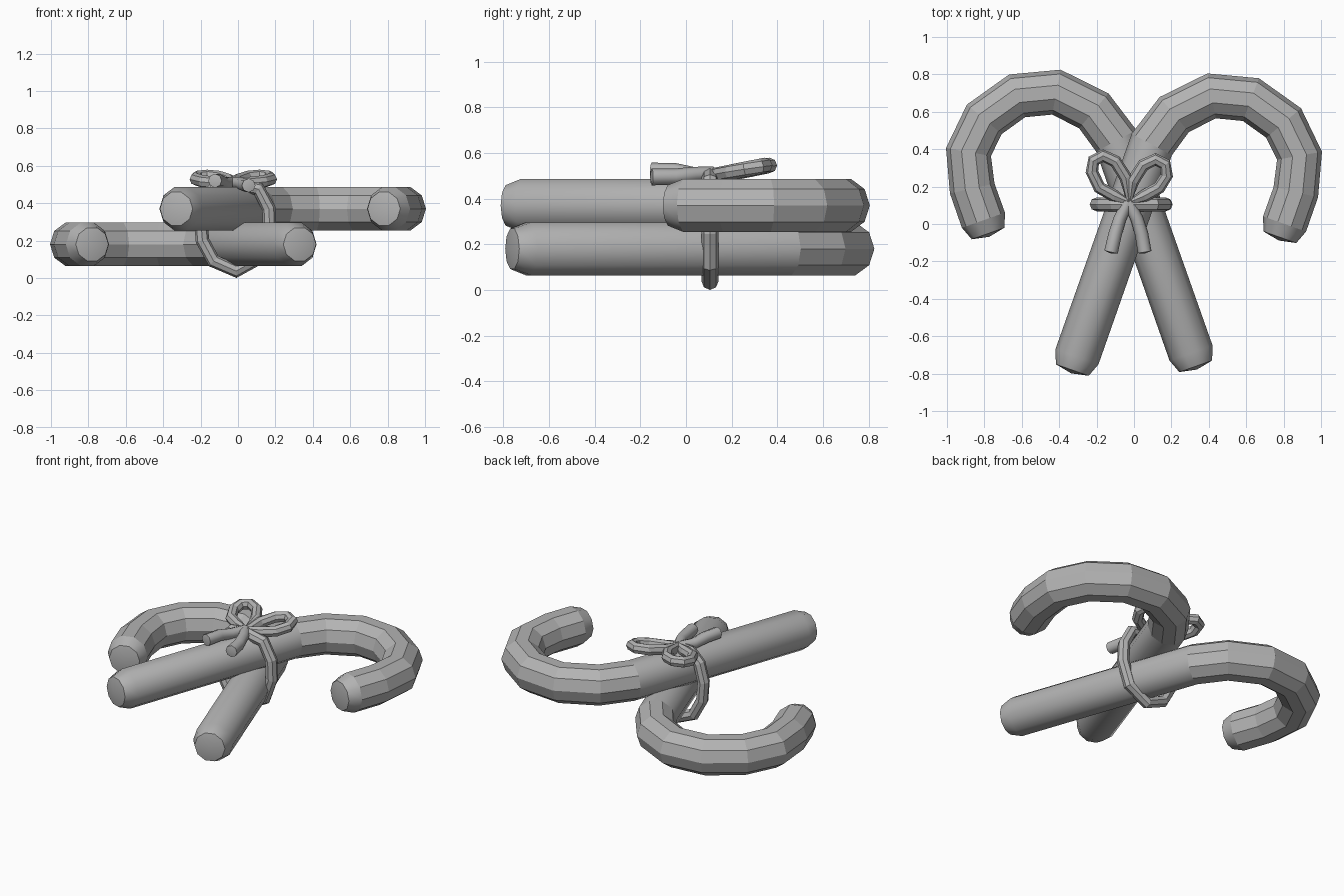
import bpy, bmesh, math
from mathutils import Vector

if "Cube" in bpy.data.objects:
    bpy.data.objects.remove(bpy.data.objects["Cube"], do_unlink=True)

grey = bpy.data.materials.new("soft grey")
colour = (0.45, 0.45, 0.45, 1)
grey.diffuse_color = colour
grey.use_nodes = True
grey.node_tree.nodes["Principled BSDF"].inputs["Base Color"].default_value = colour


def tube(name, path, radii, sides, side_axis=None, closed=False, smooth=None):
    """Sweep a regular polygon along a path, with one radius per point."""
    pts = [Vector(p) for p in path]
    n = len(pts)
    bm = bmesh.new()
    rings = []
    for i, p in enumerate(pts):
        before = pts[i - 1] if closed or i else p
        after = pts[(i + 1) % n] if closed or i < n - 1 else p
        t = ((p - before).normalized() + (after - p).normalized()).normalized()
        u = Vector(side_axis or (0, 0, 1)).cross(t).normalized()
        v = t.cross(u)
        ring = []
        for k in range(sides):
            a = math.tau * k / sides
            ring.append(bm.verts.new(p + radii[i] * (u * math.cos(a) + v * math.sin(a))))
        rings.append(ring)
    for i in range(n if closed else n - 1):
        a, b = rings[i], rings[(i + 1) % n]
        for k in range(sides):
            m = (k + 1) % sides
            f = bm.faces.new((a[k], a[m], b[m], b[k]))
            f.smooth = smooth is not None and i in smooth
    if not closed:
        # Slightly domed end caps
        for i, j in ((0, 1), (n - 1, n - 2)):
            out = (pts[i] - pts[j]).normalized()
            tip = bm.verts.new(pts[i] + out * radii[i] * 0.2)
            for k in range(sides):
                bm.faces.new((rings[i][k], rings[i][(k + 1) % sides], tip)).smooth = True
            for k in range(sides):
                bm.edges.get((rings[i][k], rings[i][(k + 1) % sides])).smooth = False
    bmesh.ops.recalc_face_normals(bm, faces=bm.faces)
    mesh = bpy.data.meshes.new(name)
    bm.to_mesh(mesh)
    bm.free()
    mesh.materials.append(grey)
    obj = bpy.data.objects.new(name, mesh)
    bpy.context.collection.objects.link(obj)
    return obj


# Two crossed hooked canes, one lying on the other
hook = [(-0.305, -0.71), (0.095, 0.425), (0.215, 0.585), (0.415, 0.685), (0.625, 0.665),
        (0.80, 0.54), (0.885, 0.365), (0.865, 0.17), (0.805, 0.0)]


def cane(name, side, z, shift):
    path = [Vector((side * x, y + shift, z)) for x, y in hook]
    first = path[0] + (path[0] - path[1]).normalized() * 0.075
    last = path[-1] + (path[-1] - path[-2]).normalized() * 0.075
    path = [first] + path + [last]
    radii = [0.093] + [0.122] * len(hook) + [0.093]
    tube(name, path, radii, 10, smooth=(0, 1, len(path) - 2))


cane("upper_cane", 1, 0.37, 0)
cane("lower_cane", -1, 0.18, 0.02)

# Cord wrapped around the crossing
wrap = [(-0.02, 0.5), (0.11, 0.475), (0.165, 0.37), (0.17, 0.25), (0.12, 0.11), (-0.01, 0.037),
        (-0.13, 0.09), (-0.19, 0.2), (-0.2, 0.32), (-0.17, 0.43), (-0.11, 0.49)]
tube("cord_wrap", [(x, 0.105, z) for x, z in wrap], [0.037] * len(wrap), 8,
     side_axis=(0, 1, 0), closed=True)

# Bow loops, rising toward the back
loop = [(0, 0.12), (0.02, 0.23), (0.075, 0.315), (0.14, 0.345), (0.19, 0.32),
        (0.2, 0.26), (0.16, 0.195), (0.08, 0.15)]
for name, side, lift in (("left_bow_loop", 1, 0), ("right_bow_loop", -1, 0.02)):
    path = [(side * x - 0.025, y + lift * (y > 0.2), 0.5 + 0.2 * (y - 0.12)) for x, y in loop]
    tube(name, path, [0.034] * len(loop), 8, closed=True)

# Loose cord tails
for name, side, z in (("left_cord_tail", 1, 0.495), ("right_cord_tail", -1, 0.52)):
    path = [(-0.03, 0.12, 0.51), (-0.03 + side * 0.045, 0.03, 0.505),
            (-0.03 + side * 0.07, -0.05, z), (-0.033 + side * 0.09, -0.15, z)]
    tube(name, path, [0.03, 0.034, 0.036, 0.037], 8, smooth=(0, 1, 2))
